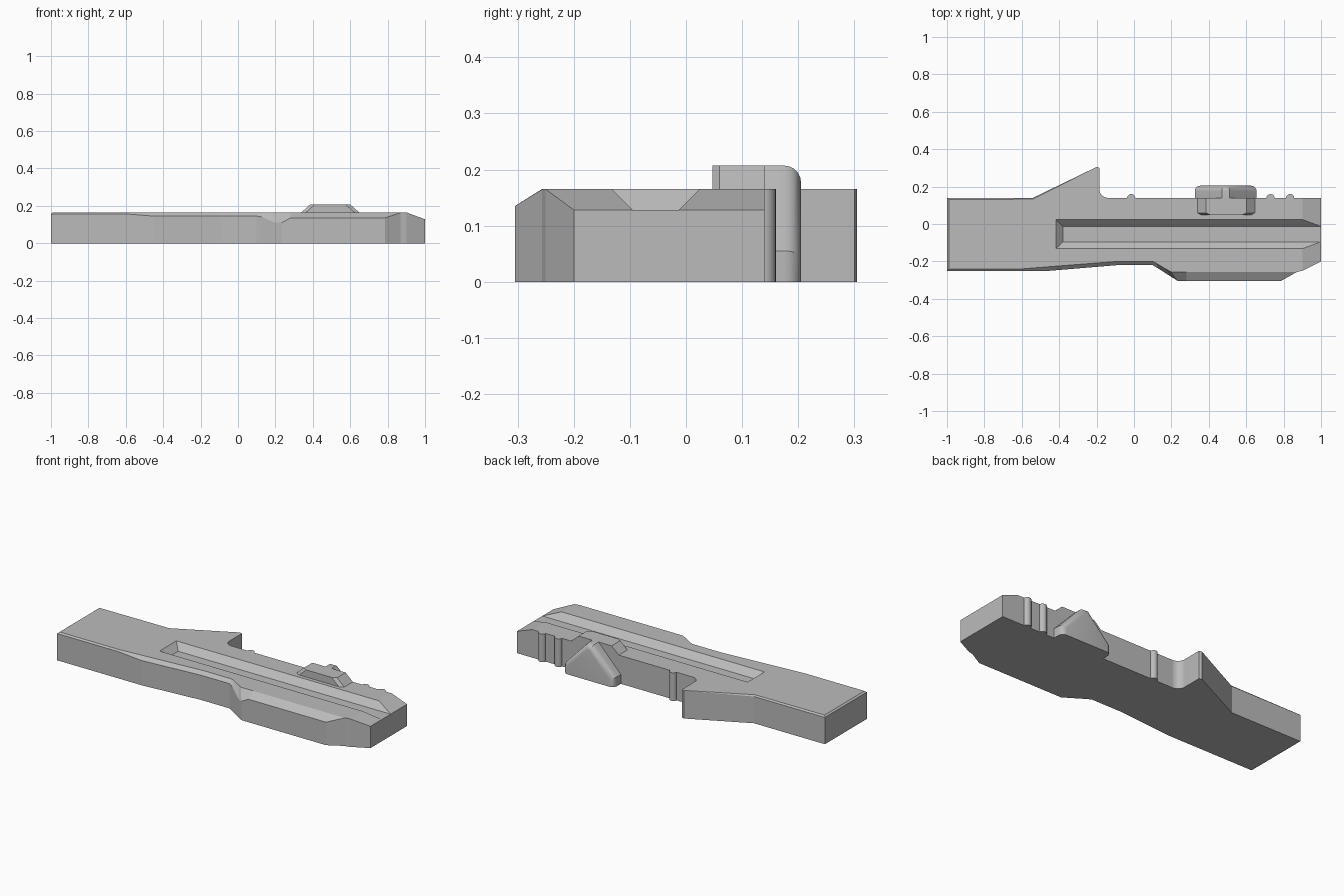
import bpy
import bmesh
from math import cos, sin, pi

default_cube = bpy.data.objects.get("Cube")
if default_cube:
    bpy.data.objects.remove(default_cube, do_unlink=True)

TOP = 0.165
BACK = 0.14

# Single grey finish
grey = bpy.data.materials.new("plain grey")
grey.use_nodes = True
grey.diffuse_color = (0.5, 0.5, 0.5, 1)
grey.node_tree.nodes["Principled BSDF"].inputs["Base Color"].default_value = grey.diffuse_color


def loft(name, rings, round_edges=None, radius=0.03):
    """Skin a closed solid through rings of equal point count."""
    bm = bmesh.new()
    loops = [[bm.verts.new(point) for point in ring] for ring in rings]
    count = len(loops[0])
    for lower, upper in zip(loops, loops[1:]):
        for i in range(count):
            j = (i + 1) % count
            bm.faces.new((lower[i], lower[j], upper[j], upper[i]))
    bm.faces.new(loops[0][::-1])
    bm.faces.new(loops[-1])
    if round_edges:
        chosen = [edge for edge in bm.edges if round_edges(edge)]
        bmesh.ops.bevel(bm, geom=chosen, offset=radius, segments=5,
                        profile=0.5, affect='EDGES')
    bmesh.ops.recalc_face_normals(bm, faces=bm.faces)
    mesh = bpy.data.meshes.new(name)
    bm.to_mesh(mesh)
    bm.free()
    mesh.materials.append(grey)
    obj = bpy.data.objects.new(name, mesh)
    bpy.context.collection.objects.link(obj)
    return obj


def activate(obj):
    bpy.ops.object.select_all(action='DESELECT')
    obj.select_set(True)
    bpy.context.view_layer.objects.active = obj


def smooth(obj):
    activate(obj)
    bpy.ops.object.shade_smooth_by_angle()


def cut(target, cutter):
    cutter.hide_render = True
    activate(target)
    modifier = target.modifiers.new("cut", 'BOOLEAN')
    modifier.operation = 'DIFFERENCE'
    modifier.solver = 'EXACT'
    modifier.object = cutter
    bpy.ops.object.modifier_apply(modifier=modifier.name)
    bpy.data.objects.remove(cutter, do_unlink=True)


def side_profile(points, y):
    return [(x, y, z) for x, z in points]


# Body outline: x, y, then where chamfered: shoulder height, top x, top y
fillet = [(-0.14 + 0.045 * cos(a), 0.185 + 0.045 * sin(a))
          for a in (1.5 * pi - 0.5 * pi * i / 8 for i in range(9))]
outline = [
    (-1, -0.25, 0.157, -0.99, -0.24),
    (-0.6, -0.25, 0.157, -0.6, -0.24),
    (-0.45, -0.25, 0.145, -0.45, -0.228),
    (-0.09, -0.22, 0.145, -0.09, -0.2),
    (0.1, -0.22, 0.145, 0.1, -0.2),
    (0.13, -0.238, 0.14, 0.12, -0.21),
    (0.2, -0.283, 0.11, 0.17, -0.24),
    (0.235, -0.305, 0.11, 0.2, -0.257),
    (0.28, -0.305, 0.135, 0.28, -0.257),
    (0.785, -0.305, 0.135, 0.785, -0.257),
    (0.87, -0.257), (0.9, -0.25), (1, -0.2), (1, BACK),
    *fillet,
    (-0.185, 0.3), (-0.2, 0.305),
    (-0.54, BACK, 0.157, -0.54, 0.133),
    (-1, BACK, 0.157, -0.99, 0.13),
]
outline = [p if len(p) > 2 else (*p, TOP - 0.001, *p) for p in outline]
body = loft("body", [
    [(p[0], p[1], 0) for p in outline],
    [(p[0], p[1], p[2]) for p in outline],
    [(p[3], p[4], TOP) for p in outline],
])

# Sloped tip
tip = [(0.85, 0.1835), (1.1, 0.091), (1.1, 0.3), (0.85, 0.3)]
cut(body, loft("tip_cutter", [side_profile(tip, -0.5), side_profile(tip, 0.5)]))


# Long channel with slanted walls, open at the tip
def channel_ring(spread, z):
    start, front, back = -0.38 - spread, -0.095 - spread, -0.013 + spread
    return [(start, front, z), (1.1, front, z), (1.1, back, z), (start, back, z)]


cut(body, loft("channel_cutter", [channel_ring(0, 0.128),
                                  channel_ring(0.074, 0.202)]))

# Upright grip ribs along the back
for number, x in enumerate((-0.015, 0.73, 0.835), 1):
    bpy.ops.mesh.primitive_cylinder_add(vertices=24, radius=0.022, depth=TOP,
                                        location=(x, BACK - 0.002, TOP / 2))
    rib = bpy.context.object
    rib.name = f"grip_rib_{number}"
    rib.data.materials.append(grey)
    smooth(rib)


# Raised catch plate on top, narrowed at its front corners
def catch_ring(y, inset):
    half_base, half_top, middle = 0.16 - inset, 0.108 - inset, 0.493
    return side_profile([(middle - half_base, 0.16), (middle + half_base, 0.16),
                         (middle + half_top, 0.207), (middle - half_top, 0.207)], y)


loft("catch_plate", [catch_ring(0.047, 0.025), catch_ring(0.06, 0), catch_ring(0.14, 0)])

# Peaked thumb pad with a rounded outer rim
pad = [(0.325, 0), (0.655, 0), (0.655, 0.055),
       (0.51, 0.207), (0.47, 0.207), (0.325, 0.055)]
pad_back = 0.205


def is_outer_rim(edge):
    on_back = all(v.co.y > pad_back - 0.001 for v in edge.verts)
    return on_back and any(v.co.z > 0.01 for v in edge.verts)


thumb_pad = loft("thumb_pad", [side_profile(pad, 0.125), side_profile(pad, pad_back)],
                 round_edges=is_outer_rim)
smooth(thumb_pad)
